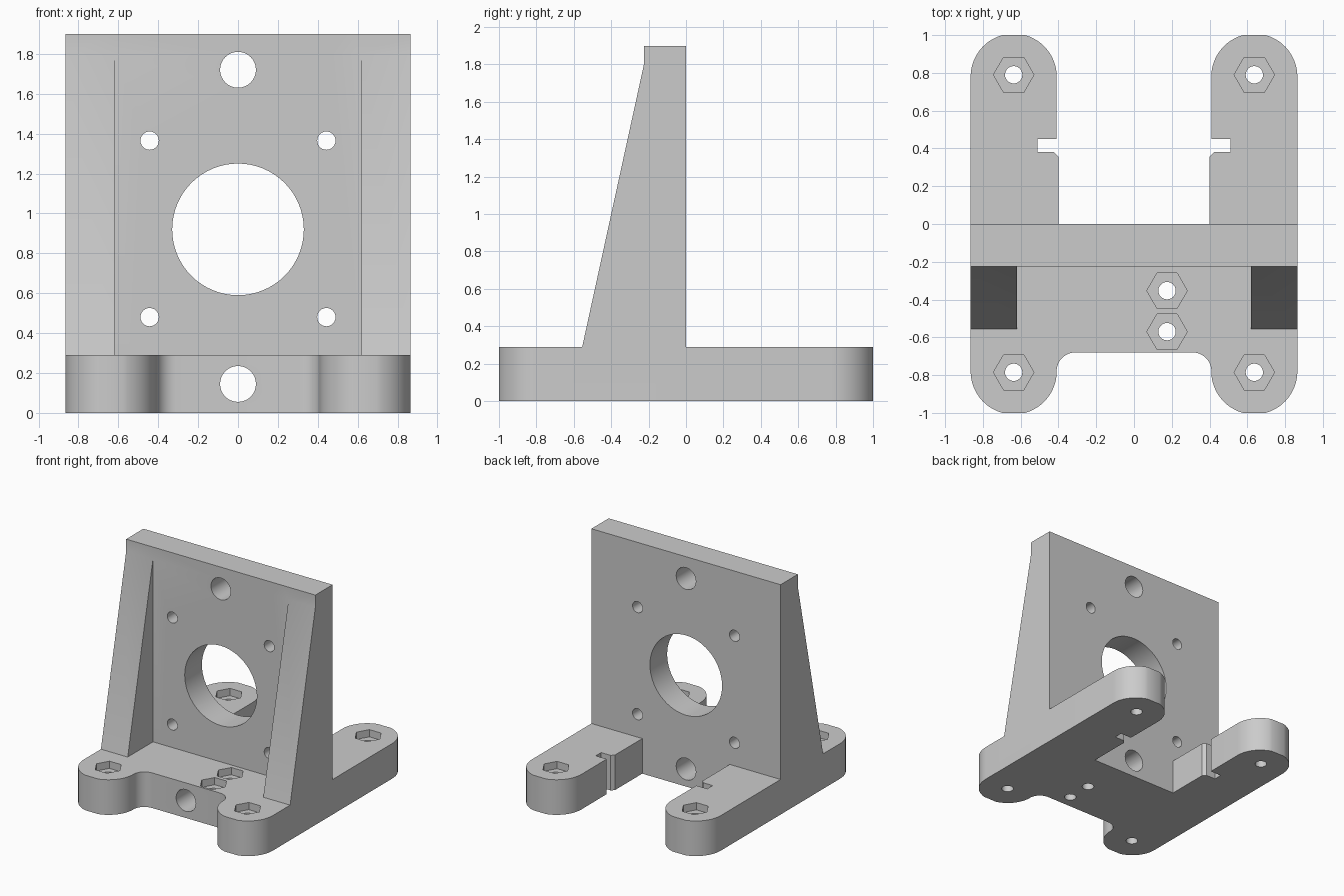
import bpy
import bmesh
from math import radians, sin, cos, pi
from mathutils import Matrix, Vector

cube = bpy.data.objects.get("Cube")
if cube:
    bpy.data.objects.remove(cube, do_unlink=True)

HALF_W, BASE_H, TOP, PLATE_Y = 0.865, 0.29, 1.9, -0.225
ARM_X, ARM_Y, ARM_R = 0.637, 0.78, 0.228

grey = bpy.data.materials.new("light grey")
grey.use_nodes = True
grey.diffuse_color = (0.6, 0.6, 0.6, 1)
grey.node_tree.nodes["Principled BSDF"].inputs["Base Color"].default_value = grey.diffuse_color


def make_object(name, bm):
    bmesh.ops.recalc_face_normals(bm, faces=bm.faces)
    mesh = bpy.data.meshes.new(name)
    bm.to_mesh(mesh)
    bm.free()
    mesh.materials.append(grey)
    obj = bpy.data.objects.new(name, mesh)
    bpy.context.collection.objects.link(obj)
    return obj


def prism(name, points, direction):
    bm = bmesh.new()
    face = bm.faces.new([bm.verts.new(p) for p in points])
    ext = bmesh.ops.extrude_face_region(bm, geom=[face])["geom"]
    bmesh.ops.translate(bm, vec=Vector(direction),
                        verts=[v for v in ext if isinstance(v, bmesh.types.BMVert)])
    return make_object(name, bm)


def rod(name, centre, radius, length, sides, axis="Z"):
    bm = bmesh.new()
    turn = Matrix.Rotation(pi / 2, 4, "X") if axis == "Y" else Matrix.Identity(4)
    # a hexagon keeps its corners on the x axis
    spin = Matrix.Rotation(pi / 2, 4, "Z") if sides == 6 else Matrix.Identity(4)
    bmesh.ops.create_cone(bm, cap_ends=True, segments=sides, radius1=radius,
                          radius2=radius, depth=length,
                          matrix=Matrix.Translation(centre) @ turn @ spin)
    return make_object(name, bm)


def combine(target, other, operation):
    mod = target.modifiers.new(operation.lower(), "BOOLEAN")
    mod.operation, mod.solver, mod.object = operation, "EXACT", other
    bpy.context.view_layer.objects.active = target
    bpy.ops.object.modifier_apply(modifier=mod.name)
    bpy.data.objects.remove(other, do_unlink=True)


def arc(cx, cy, r, start, end, steps):
    angles = [radians(start + (end - start) * i / steps) for i in range(steps + 1)]
    return [(cx + r * cos(a), cy + r * sin(a)) for a in angles]


# Base: half outline with rounded, flat-tipped arms, a fillet and a slot
half = arc(0.31, -ARM_Y, 0.1, 90, 0, 10)
half += arc(ARM_X, -ARM_Y, ARM_R, 180, 254.7, 12)
half += arc(ARM_X, -ARM_Y, ARM_R, 285.3, 360, 12)
half += arc(ARM_X, ARM_Y, ARM_R, 0, 74.7, 12)
half += arc(ARM_X, ARM_Y, ARM_R, 105.3, 180, 12)
half += [(0.41, 0.45), (0.51, 0.45), (0.51, 0.38), (0.423, 0.38), (0.4, 0.355), (0.4, 0)]
outline = half + [(-x, y) for x, y in reversed(half)]
bracket = prism("motor_bracket", [(x, y, 0) for x, y in outline], (0, 0, BASE_H))

# Upright: wedge side profile, hollowed at the front to leave two gussets
side = [(0, 0.12), (0, TOP), (PLATE_Y, TOP), (PLATE_Y, 1.8), (-0.555, BASE_H), (-0.555, 0.12)]
upright = prism("upright", [(-HALF_W, y, z) for y, z in side], (2 * HALF_W, 0, 0))
bay = [(-0.62, BASE_H), (0.62, BASE_H), (0.62, 2), (-0.62, 2)]
combine(upright, prism("bay_cutter", [(x, PLATE_Y, z) for x, z in bay], (0, -0.6, 0)), "DIFFERENCE")
combine(bracket, upright, "UNION")

# Holes through the upright and the base front
holes = [(0, 0.92, 0.33, 64), (0, 1.72, 0.09, 32), (0, 0.145, 0.09, 32)]
holes += [(x, z, 0.046, 24) for x in (-0.443, 0.443) for z in (0.48, 1.365)]
for x, z, r, sides in holes:
    combine(bracket, rod("bore_cutter", (x, -0.4, z), r, 1.2, sides, "Y"), "DIFFERENCE")

# Screw holes with hexagonal nut pockets in the base
screws = [(x, y) for x in (-0.637, 0.637) for y in (-0.785, 0.79)]
screws += [(0.175, -0.353), (0.175, -0.57)]
for x, y in screws:
    combine(bracket, rod("nut_cutter", (x, y, BASE_H), 0.107, 0.12, 6), "DIFFERENCE")
    combine(bracket, rod("screw_cutter", (x, y, 0.15), 0.046, 0.6, 24), "DIFFERENCE")

bpy.ops.object.select_all(action="DESELECT")
bracket.select_set(True)
bpy.context.view_layer.objects.active = bracket
bpy.ops.object.shade_smooth_by_angle(angle=radians(30))
